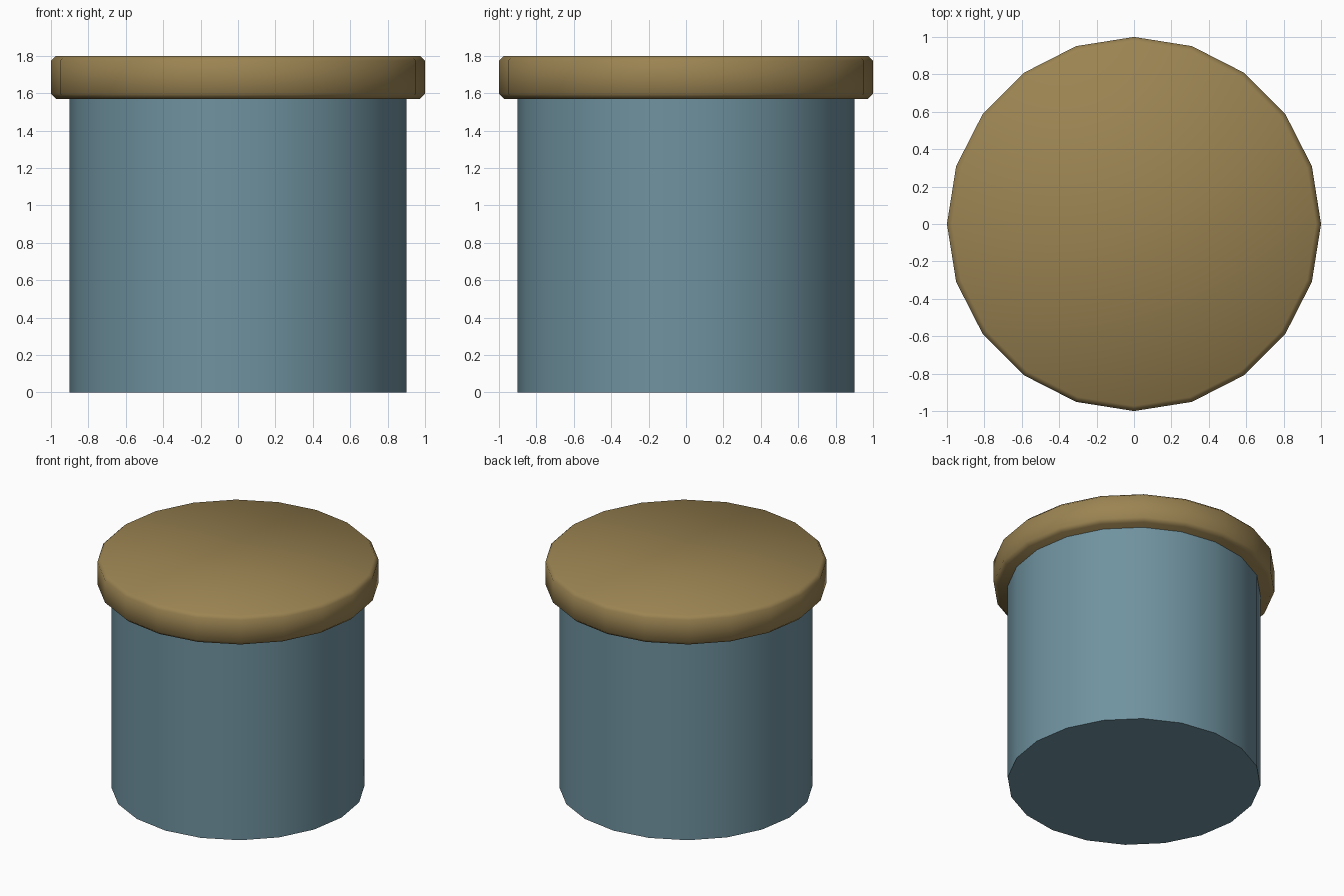
import bpy

if "Cube" in bpy.data.objects:
    bpy.data.objects.remove(bpy.data.objects["Cube"])

SIDES = 20


def drum(name, radius, z0, z1, color, bevel=0.0):
    """Upright 20-sided drum with a vertex on +x and optional chamfered rims."""
    profile = [(radius, z0), (radius, z1)]
    if bevel:
        profile = [(radius - bevel, z0), (radius, z0 + bevel),
                   (radius, z1 - bevel), (radius - bevel, z1)]
    bpy.ops.mesh.primitive_cylinder_add(vertices=SIDES, radius=radius, depth=z1 - z0,
                                        location=(0, 0, (z0 + z1) / 2))
    ob = bpy.context.object
    ob.name = name
    if bevel:
        mod = ob.modifiers.new("rim_chamfer", 'BEVEL')
        mod.width = bevel
        mod.segments = 1
        mod.limit_method = 'ANGLE'
        mod.angle_limit = 1.0
        bpy.ops.object.modifier_apply(modifier=mod.name)
    mat = bpy.data.materials.new(name + "_color")
    mat.diffuse_color = color
    mat.use_nodes = True
    mat.node_tree.nodes["Principled BSDF"].inputs["Base Color"].default_value = mat.diffuse_color
    ob.data.materials.append(mat)
    bpy.ops.object.shade_smooth_by_angle(angle=1.0)
    return ob


# Jar body, tucked slightly into the lid
drum("jar_body", 0.90, 0.0, 1.58, (0.16, 0.29, 0.35, 1))

# Overhanging lid with chamfered rims
drum("lid", 1.0, 1.57, 1.80, (0.33, 0.23, 0.085, 1), bevel=0.027)
